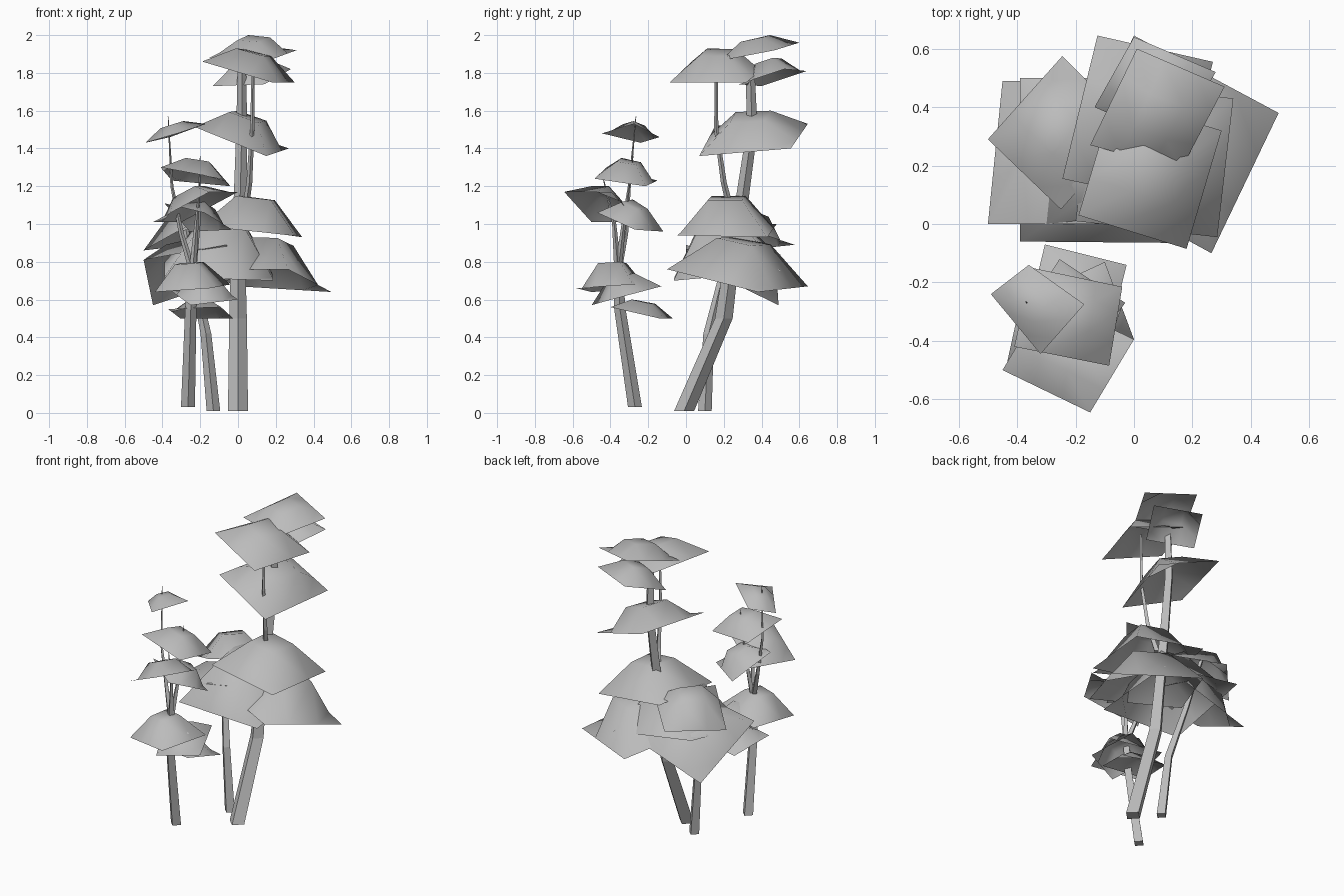
import bpy, bmesh
from mathutils import Vector

cube = bpy.data.objects.get("Cube")
if cube:
    bpy.data.objects.remove(cube)

grey = bpy.data.materials.new("plain grey")
grey.use_nodes = True
COLOUR = (0.5, 0.5, 0.5, 1)
grey.diffuse_color = COLOUR
grey.node_tree.nodes["Principled BSDF"].inputs["Base Color"].default_value = COLOUR
STEPS = (0, .31, .69, 1)


def finish(bm, name, smooth):
    for f in bm.faces:
        f.smooth = smooth
    mesh = bpy.data.meshes.new(name)
    bm.to_mesh(mesh)
    bm.free()
    mesh.materials.append(grey)
    ob = bpy.data.objects.new(name, mesh)
    bpy.context.collection.objects.link(ob)


def canopy(name, top, *corners):
    """Straight-edged four-cornered leaf sheet, its middle raised along its normal."""
    a, b, c, d = map(Vector, corners)
    normal = (c - a).cross(d - b).normalized()
    if normal.z < 0:
        normal.negate()
    bm = bmesh.new()
    grid = [[bm.verts.new(a.lerp(b, s).lerp(d.lerp(c, s), t)) for s in STEPS] for t in STEPS]
    inner = [v for row in grid[1:3] for v in row[1:3]]
    lift = (top - max(v.co.z for v in inner)) / normal.z
    for v in inner:
        v.co += normal * lift
    for lo, hi in zip(grid, grid[1:]):
        for i in range(3):
            bm.faces.new((lo[i], lo[i + 1], hi[i + 1], hi[i]))
    bm.normal_update()
    if sum(f.normal.z for f in bm.faces) < 0:
        bmesh.ops.reverse_faces(bm, faces=bm.faces)
    finish(bm, name, True)


def branch(name, r0, r1, *points, sides=4):
    """Tapered, bent trunk or twig with level rings."""
    bm = bmesh.new()
    rings = []
    for k, p in enumerate(points):
        r = r0 + (r1 - r0) * k / (len(points) - 1)
        made = bmesh.ops.create_circle(bm, segments=sides, radius=r)["verts"]
        for v in made:
            v.co += Vector(p)
        rings.append(made)
    for lo, hi in zip(rings, rings[1:]):
        for i in range(sides):
            j = (i + 1) % sides
            bm.faces.new((lo[i], lo[j], hi[j], hi[i]))
    bm.faces.new(rings[0])
    bm.faces.new(rings[-1])
    bmesh.ops.recalc_face_normals(bm, faces=bm.faces)
    finish(bm, name, False)


# Large tree: trunks and twig
branch("main_trunk", .053, .023, (0, -.01, .01), (0, .2, .5), (.0, .23, .72),
       (.01, .29, 1.08), (.02, .35, 1.5), (.02, .34, 1.82))
branch("main_twig", .02, .007, (.03, .25, 1.02), (.06, .2, 1.22), (.075, .16, 1.5), (.08, .16, 1.85))
branch("second_trunk", .036, .013, (-.13, .1, .01), (-.17, .12, .42), (-.24, .2, .75), (-.29, .28, 1.06))

# Large tree: upper canopies
canopy("crown_high", 2.0, (.01, .6, 1.96), (.31, .47, 1.92), (.16, .185, 1.865), (-.15, .27, 1.88))
canopy("crown_front", 1.93, (-.19, .03, 1.86), (.18, -.085, 1.75), (.3, .32, 1.75), (-.07, .43, 1.84))
canopy("crown_back", 1.88, (-.135, .4, 1.73), (0, .64, 1.81), (.28, .52, 1.82), (.14, .28, 1.74))
canopy("middle_canopy", 1.6, (-.125, .645, 1.53), (.27, .555, 1.4), (.15, .07, 1.36), (-.245, .155, 1.52))

# Large tree: lower canopies
canopy("lower_canopy_top", 1.15, (.34, .43, .93), (.285, -.045, .94), (-.2, .01, .99), (-.14, .48, 1.0))
canopy("lower_canopy_right", .93, (.265, -.1, .76), (.495, .38, .64), (0, .645, .67), (-.23, .17, .76))
canopy("lower_canopy_front", 1.04, (-.39, -.06, .72), (.185, -.065, .7), (.18, .5, .75), (-.39, .5, .84))
canopy("lower_canopy_left", .93, (-.5, 0, .81), (-.45, .49, .57), (0, .48, .72), (-.06, 0, .89))
canopy("lower_canopy_back", 1.08, (-.5, .29, .86), (-.245, .575, .89), (0, .33, .97), (-.25, .05, 1.0))

# Small tree: trunk and twigs
branch("small_trunk", .037, .023, (-.265, -.27, .03), (-.25, -.35, .55), (-.24, -.36, .78))
branch("small_twig_left", .02, .002, (-.24, -.36, .75), (-.3, -.32, .95), (-.35, -.3, 1.2), (-.37, -.265, 1.57))
branch("small_twig_right", .02, .002, (-.24, -.36, .75), (-.22, -.38, 1.0), (-.2, -.44, 1.25))
branch("small_twig_middle", .02, .002, (-.24, -.36, .75), (-.21, -.33, 1.0), (-.2, -.28, 1.36))

# Small tree: canopies
canopy("small_crown", 1.545, (-.49, -.24, 1.43), (-.32, -.445, 1.48), (-.17, -.275, 1.53), (-.36, -.14, 1.46))
canopy("small_upper", 1.35, (-.04, -.215, 1.2), (-.085, -.485, 1.24), (-.41, -.42, 1.3), (-.35, -.15, 1.23))
canopy("small_front", 1.2, (-.15, -.645, 1.17), (0, -.395, 1.17), (-.3, -.25, 1.01), (-.45, -.5, 1.01))
canopy("small_back", 1.13, (-.255, -.12, .96), (-.03, -.27, .97), (-.18, -.47, 1.06), (-.39, -.33, 1.11))
canopy("small_low_left", .8, (-.44, -.5, .64), (-.15, -.58, .66), (-.04, -.28, .68), (-.37, -.18, .66))
canopy("small_low_right", .74, (-.25, -.5, .57), (0, -.395, .6), (-.1, -.13, .67), (-.36, -.25, .65))
canopy("small_lowest", .6, (-.305, -.07, .5), (-.025, -.14, .5), (-.09, -.4, .56), (-.37, -.34, .55))
